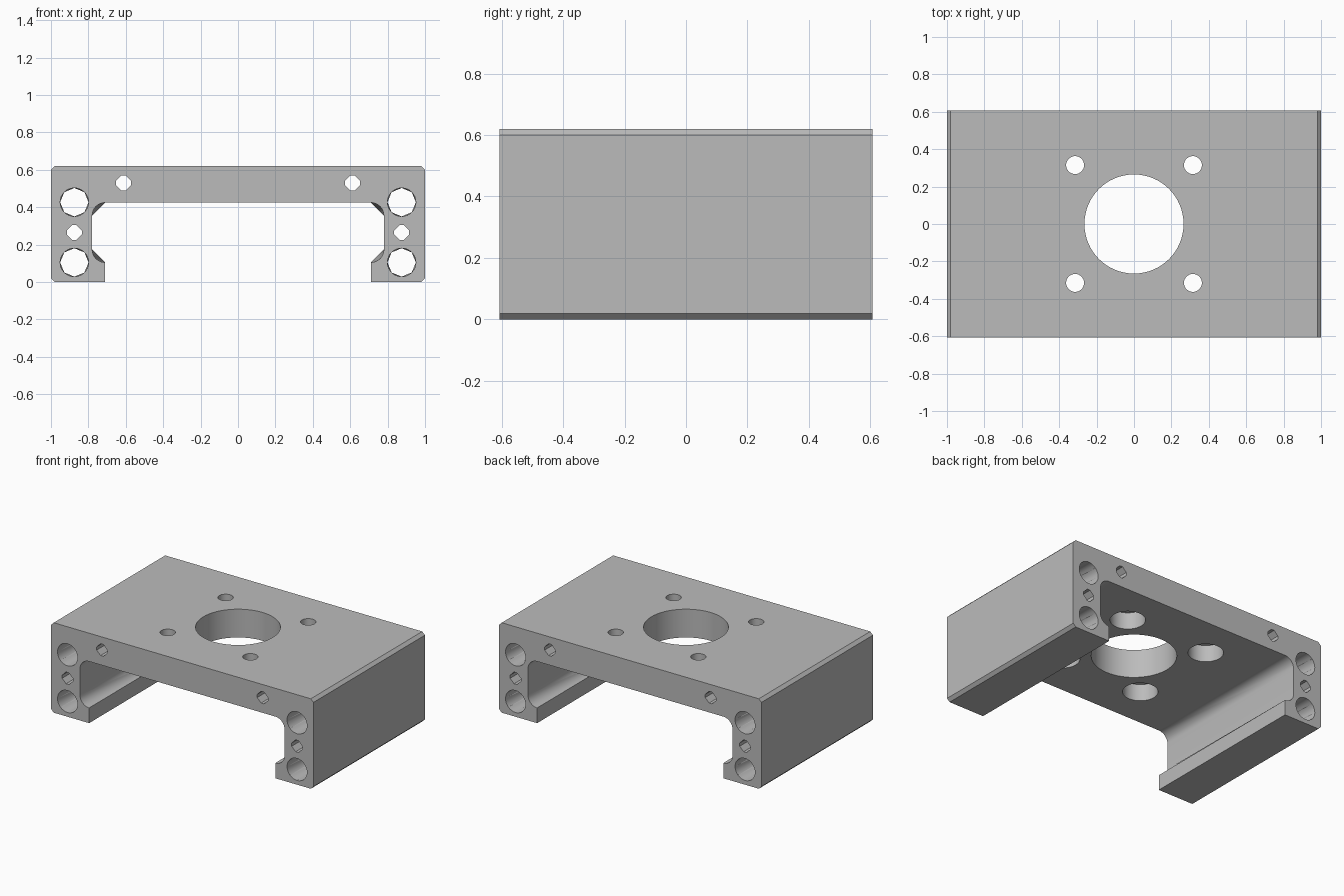
import bpy, bmesh, math

if "Cube" in bpy.data.objects:
    bpy.data.objects.remove(bpy.data.objects["Cube"])

HALF_X, HALF_Y, HEIGHT = 1.0, 0.607, 0.62

grey = bpy.data.materials.new("machined_grey")
grey.use_nodes = True
colour = (0.5, 0.5, 0.5, 1)
grey.diffuse_color = colour
grey.node_tree.nodes["Principled BSDF"].inputs["Base Color"].default_value = colour


def arc(cx, cz, r, start, end, steps):
    return [(cx + r * math.cos(math.radians(start + (end - start) * i / steps)),
             cz + r * math.sin(math.radians(start + (end - start) * i / steps)))
            for i in range(steps + 1)]


def make_prism(name, chains, half_y):
    """Prism along y; each chain of outline points is skinned with two fans."""
    bm = bmesh.new()
    front, back = [], []
    for chain in chains:
        for x, z in chain[:-1]:
            front.append(bm.verts.new((x, -half_y, z)))
            back.append(bm.verts.new((x, half_y, z)))
    count, start = len(front), 0
    for chain in chains:
        ids = [(start + i) % count for i in range(len(chain))]
        start += len(chain) - 1
        for a, b in zip(ids, ids[1:]):
            bm.faces.new((front[ids[0]], back[a], back[b]))
            bm.faces.new((back[ids[-1]], front[a], front[b]))
    bm.faces.new(front)
    bm.faces.new(back)
    bmesh.ops.recalc_face_normals(bm, faces=bm.faces)
    mesh = bpy.data.meshes.new(name)
    bm.to_mesh(mesh)
    bm.free()
    obj = bpy.data.objects.new(name, mesh)
    bpy.context.collection.objects.link(obj)
    mesh.materials.append(grey)
    return obj


def cut(cutter):
    mod = bracket.modifiers.new("cut", "BOOLEAN")
    mod.operation, mod.solver, mod.object = "DIFFERENCE", "EXACT", cutter
    bpy.ops.object.select_all(action="DESELECT")
    bpy.context.view_layer.objects.active = bracket
    bracket.select_set(True)
    bpy.ops.object.modifier_apply(modifier=mod.name)
    bpy.data.objects.remove(cutter)


def drill_down(x, y, r, z0, z1, sides):
    bpy.ops.mesh.primitive_cylinder_add(vertices=sides, radius=r, depth=z1 - z0,
                                        location=(x, y, (z0 + z1) / 2))
    drill = bpy.context.object
    drill.data.materials.append(grey)
    cut(drill)


# Channel outline, right half from the top centre round to the underside of the web
C, R = 0.02, 0.07                       # outer chamfer, inner fillet
WALL, LIP, LIP_Z, WEB = 0.78, 0.71, 0.105, 0.425
lower = arc(LIP, LIP_Z + R, R, -90, 0, 8)
upper = arc(LIP, WEB - R, R, 0, 90, 8)
corners = [(0, HEIGHT), (HALF_X - C, HEIGHT), (HALF_X, HEIGHT - C), (HALF_X, C),
           (HALF_X - C, 0), (LIP, 0), lower[0]]
half = [list(pair) for pair in zip(corners, corners[1:])]
half += [lower, [lower[-1], upper[0]], upper, [upper[-1], (0, WEB)]]
mirrored = [[(-x, z) for x, z in reversed(chain)] for chain in reversed(half)]
bracket = make_prism("mounting_bracket", half + mirrored, HALF_Y)

# Lengthwise bores through the legs and the web
for side in (-1, 1):
    for z in (0.105, 0.427):
        ring = [arc(side * 0.875, z, 0.076, k * 45, k * 45 + 45, 4) for k in range(8)]
        cut(make_prism("leg_bore", ring, HALF_Y + 0.005))
    for x, z in ((0.875, 0.265), (0.612, 0.53)):
        pts = [(side * x + 0.042 * math.cos(math.radians(a + d)),
                z + 0.042 * math.sin(math.radians(a + d)))
               for a in range(0, 360, 90) for d in (-15, 15)]
        cut(make_prism("pin_hole", [list(p) for p in zip(pts, pts[1:] + pts[:1])], HALF_Y + 0.05))

# Central opening and four counterbored screw holes
drill_down(0, 0, 0.265, 0.3, 0.8, 64)
for x in (-0.315, 0.315):
    for y in (-0.315, 0.315):
        drill_down(x, y, 0.048, 0.3, 0.8, 32)
        drill_down(x, y, 0.11, 0.3, WEB + 0.115, 40)

bpy.ops.object.select_all(action="DESELECT")
bpy.context.view_layer.objects.active = bracket
bracket.select_set(True)
bpy.ops.object.shade_smooth_by_angle(angle=math.radians(30))
